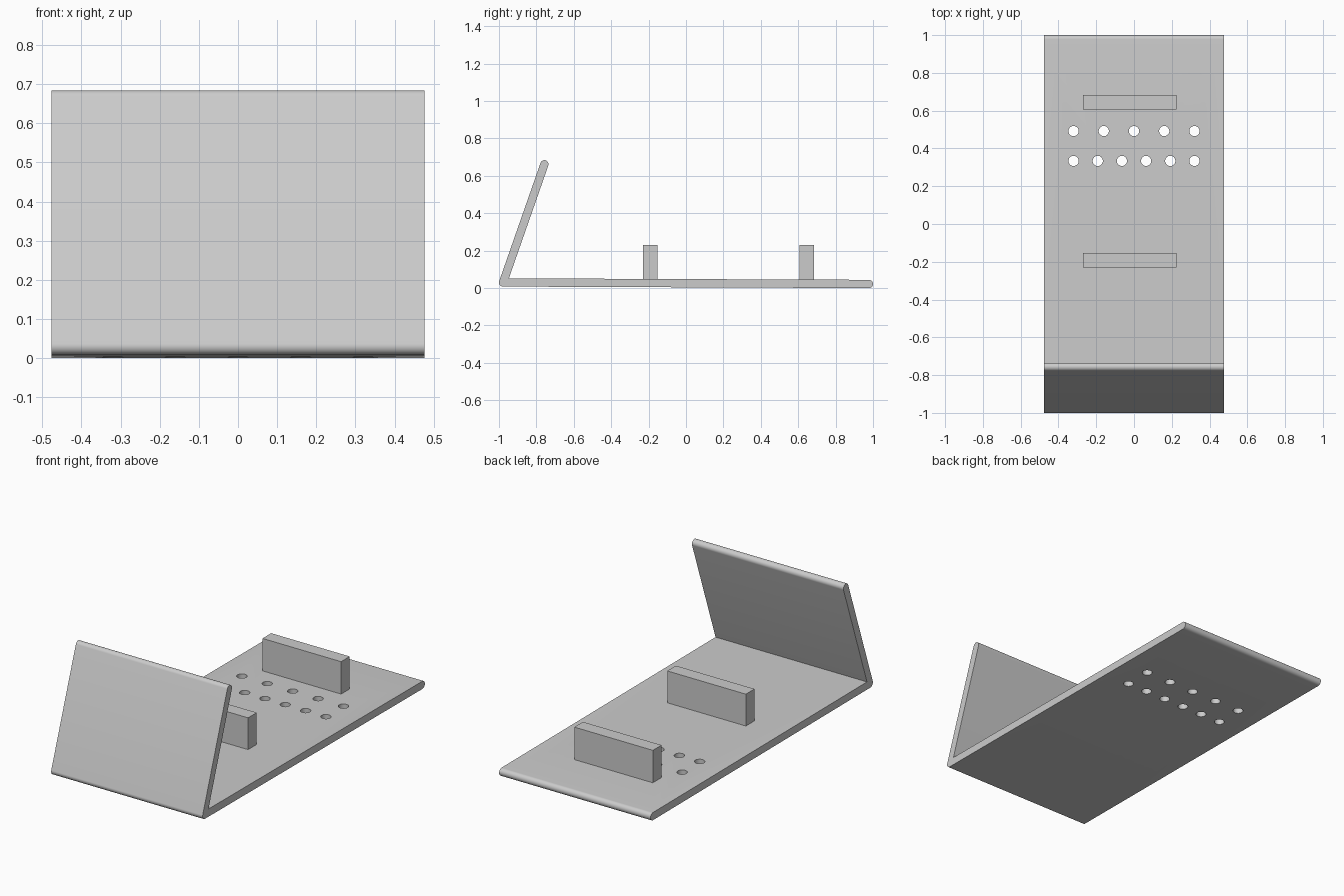
import bpy, bmesh, math
from mathutils import Vector, Matrix

if "Cube" in bpy.data.objects:
    bpy.data.objects.remove(bpy.data.objects["Cube"])

grey = bpy.data.materials.new("light_grey")
grey.use_nodes = True
colour = (0.6, 0.6, 0.6, 1)
grey.diffuse_color = colour
grey.node_tree.nodes["Principled BSDF"].inputs["Base Color"].default_value = colour

HALF_WIDTH = 0.477
R = 0.022  # half the sheet thickness


def make_object(name, bm):
    bmesh.ops.recalc_face_normals(bm, faces=bm.faces)
    mesh = bpy.data.meshes.new(name)
    bm.to_mesh(mesh)
    bm.free()
    mesh.materials.append(grey)
    obj = bpy.data.objects.new(name, mesh)
    bpy.context.collection.objects.link(obj)
    return obj


def add_box(name, low, high):
    low, high = Vector(low), Vector(high)
    bm = bmesh.new()
    size = Matrix.Diagonal((*(high - low), 1))
    bmesh.ops.create_cube(bm, size=1, matrix=Matrix.Translation((low + high) / 2) @ size)
    return make_object(name, bm)


def arc(centre, start, end, steps=16):
    return [centre + R * Vector((math.cos(a), math.sin(a)))
            for a in (start + (end - start) * i / steps for i in range(steps + 1))]


# Bent sheet: side profile in (y, z), rounded at both ends and around the bend
tail, bend, tip = Vector((0.978, 0.022)), Vector((-0.978, 0.03)), Vector((-0.757, 0.662))
base_angle = math.atan2(tail.y - bend.y, tail.x - bend.x)
panel_angle = math.atan2(tip.y - bend.y, tip.x - bend.x)
half_turn, quarter = math.pi, math.pi / 2
middle = (base_angle + panel_angle) / 2
reach = R / math.sin((panel_angle - base_angle) / 2)
inner_corner = bend + reach * Vector((math.cos(middle), math.sin(middle)))
profile = [inner_corner]
profile += arc(tip, panel_angle - quarter, panel_angle + quarter)
profile += arc(bend, panel_angle + quarter, base_angle + half_turn + quarter)
profile += arc(tail, base_angle - quarter, base_angle + quarter)

bm = bmesh.new()
face = bm.faces.new([bm.verts.new((-HALF_WIDTH, p.x, p.y)) for p in profile])
extruded = bmesh.ops.extrude_face_region(bm, geom=[face])["geom"]
bmesh.ops.translate(bm, vec=(2 * HALF_WIDTH, 0, 0),
                    verts=[v for v in extruded if isinstance(v, bmesh.types.BMVert)])
sheet = make_object("bent_sheet", bm)

# Two rows of round holes through the base
bm = bmesh.new()
for y, count in ((0.492, 5), (0.334, 6)):
    for i in range(count):
        x = -0.32 + 0.64 * i / (count - 1)
        bmesh.ops.create_cone(bm, cap_ends=True, segments=32, radius1=0.027, radius2=0.027,
                              depth=0.3, matrix=Matrix.Translation((x, y, 0)))
cutter = make_object("hole_cutter", bm)
cutter.hide_render = True
cut = sheet.modifiers.new("holes", "BOOLEAN")
cut.operation, cut.solver, cut.object = "DIFFERENCE", "EXACT", cutter
bpy.ops.object.select_all(action="DESELECT")
bpy.context.view_layer.objects.active = sheet
sheet.select_set(True)
bpy.ops.object.modifier_apply(modifier=cut.name)
bpy.data.objects.remove(cutter)
bpy.ops.object.shade_smooth_by_angle(angle=math.radians(30))

# Upright blocks on the base
for name, y in (("front_block", -0.231), ("back_block", 0.606)):
    add_box(name, (-0.27, y, 0.03), (0.225, y + 0.078, 0.23))
